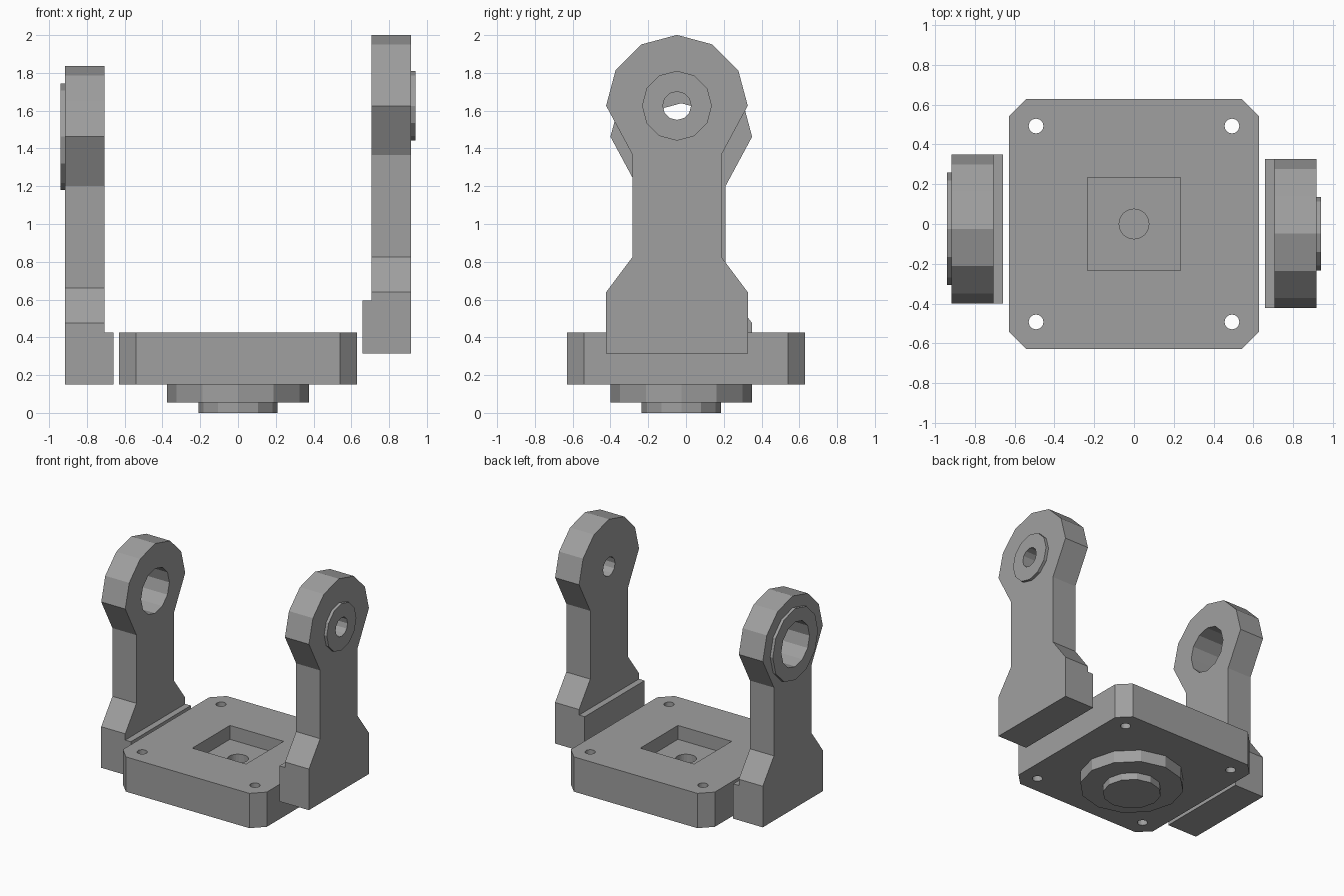
import bpy
import bmesh
from math import cos, sin, pi
from mathutils import Matrix, Vector

cube = bpy.data.objects.get("Cube")
if cube:
    bpy.data.objects.remove(cube, do_unlink=True)

grey = bpy.data.materials.new("plain grey")
grey.use_nodes = True
colour = (0.35, 0.35, 0.35, 1)
grey.diffuse_color = colour
grey.node_tree.nodes["Principled BSDF"].inputs["Base Color"].default_value = colour


def prism(name, outline, start, end, axis="Z"):
    """Extrude an outline along Z (outline is x, y) or X (outline is y, z)."""
    def place(p, d):
        return (p[0], p[1], d) if axis == "Z" else (d, p[0], p[1])
    bm = bmesh.new()
    face = bm.faces.new([bm.verts.new(place(p, start)) for p in outline])
    grown = bmesh.ops.extrude_face_region(bm, geom=[face])
    shift = Vector(place((0, 0), end - start))
    bmesh.ops.translate(bm, vec=shift,
                        verts=[v for v in grown["geom"] if isinstance(v, bmesh.types.BMVert)])
    bmesh.ops.recalc_face_normals(bm, faces=bm.faces)
    mesh = bpy.data.meshes.new(name)
    bm.to_mesh(mesh)
    bm.free()
    mesh.materials.append(grey)
    ob = bpy.data.objects.new(name, mesh)
    bpy.context.collection.objects.link(ob)
    return ob


def ring(cx, cy, r, sides=12):
    return [(cx + r * cos(2 * pi * i / sides), cy + r * sin(2 * pi * i / sides))
            for i in range(sides)]


def rect(x0, x1, y0, y1):
    return [(x0, y0), (x1, y0), (x1, y1), (x0, y1)]


def cut(ob, cutter):
    """Subtract a cutter from a part, then discard the cutter."""
    cutter.hide_render = True
    mod = ob.modifiers.new("cut", "BOOLEAN")
    mod.operation = "DIFFERENCE"
    mod.solver = "EXACT"
    mod.object = cutter
    bpy.context.view_layer.objects.active = ob
    bpy.ops.object.modifier_apply(modifier=mod.name)
    bpy.data.objects.remove(cutter, do_unlink=True)


# Base plate with clipped corners
w, c = 0.63, 0.09
e = w - c
plate = prism("base_plate", [(-e, -w), (e, -w), (w, -e), (w, e),
                             (e, w), (-e, w), (-w, e), (-w, -e)], 0.15, 0.425)

# Square pocket, centre hole and four screw holes
s = 0.235
cut(plate, prism("pocket_cutter", rect(-s, s, -s, s), 0.315, 0.6))
cut(plate, prism("centre_cutter", ring(0, 0, 0.075, 24), 0.1, 0.4))
for x in (-0.493, 0.493):
    for y in (-0.493, 0.493):
        cut(plate, prism("screw_cutter", ring(x, y, 0.037, 24), 0, 0.6))

# Stepped round boss under the plate
prism("lower_flange", ring(0, -0.025, 0.375), 0.055, 0.15)
prism("lower_hub", ring(0, -0.025, 0.21), 0, 0.055)


def arm(side, sign, y, z, bottom, lip_top, boss_r, hole_r):
    """Upright arm whose round head is centred at (y, z)."""
    head_r, neck = 0.375, 0.235
    head = [(y + head_r * cos(pi * i / 6), z + head_r * sin(pi * i / 6)) for i in range(7)]
    left = [(y - neck, z - 0.26), (y - neck, z - 0.8),
            (y - head_r, z - 0.987), (y - head_r, bottom)]
    right = [(2 * y - p, q) for p, q in reversed(left)]
    inner, outer = sign * 0.707, sign * 0.917
    body = prism(side + "_arm", head + left + right, inner, outer, "X")
    boss = prism(side + "_arm_boss", ring(y, z, boss_r), outer, sign * 0.94, "X")
    for part in (body, boss):
        cut(part, prism("bore_cutter", ring(y, z, hole_r), sign * 0.5, sign * 1.2, "X"))
    # Raised lip on the inner side of the foot
    prism(side + "_foot_lip", rect(y - head_r, y + head_r, bottom, lip_top),
          sign * 0.658, inner, "X")


arm("left", 1, -0.048, 1.626, 0.314, 0.595, 0.185, 0.075)
arm("right", -1, -0.025, 1.462, 0.15, 0.425, 0.283, 0.177)
